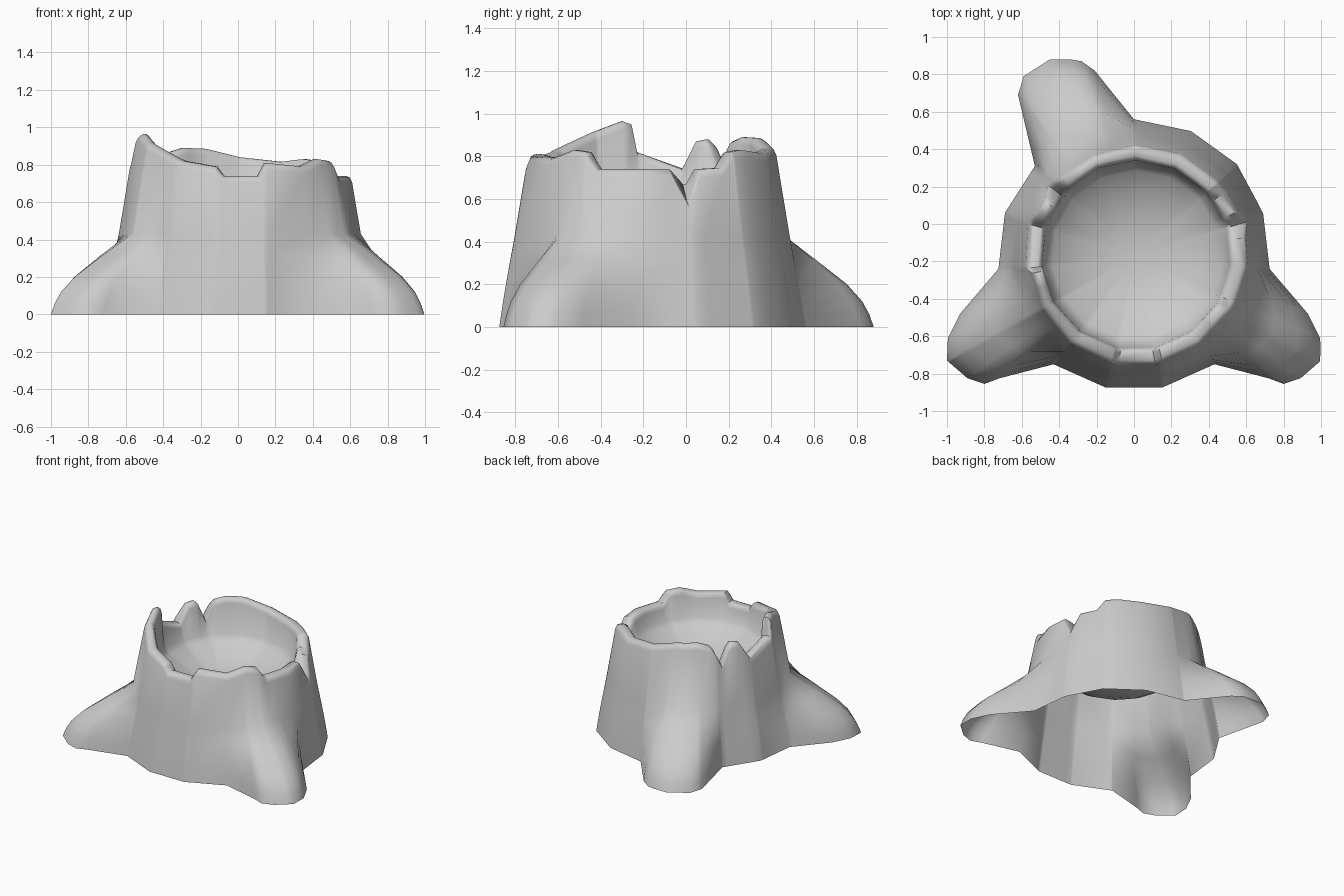
import bpy, bmesh, math

if "Cube" in bpy.data.objects:
    bpy.data.objects.remove(bpy.data.objects["Cube"])

CX, CY = 0.01, -0.165         # trunk axis
SIDES = 15

# Footprint: front half mirrored left to right, then the back with its single root
half = [(.15, -.875), (.43, -.75), (.72, -.825), (.80, -.855), (.89, -.825), (1, -.73),
        (.995, -.61), (.93, -.48), (.725, -.24), (.69, .06)]
back = [(.55, .32), (.30, .50), (0, .56), (-.21, .82), (-.28, .87), (-.34, .88),
        (-.45, .88), (-.59, .79), (-.62, .69), (-.53, .31)]
outline = half + back + [(-x, y) for x, y in reversed(half)]
outline = [(x - CX, y - CY) for x, y in outline]


def ang(p):
    return math.degrees(math.atan2(p[1], p[0])) % 360


outline.sort(key=ang)

# Broken rim: (angle, height)
rim = [(9, .74), (16.5, .59), (23, .74), (35, .745), (41, .82), (50, .83), (66, .815),
       (90, .84), (110, .885), (125, .89), (133, .87), (136, .84), (141.5, .73),
       (147, .85), (150, .88), (156, .87), (164, .74), (187, .82), (190, .95),
       (195, .965), (211, .91), (237, .82), (257, .79), (261, .74), (280, .74),
       (284, .81), (306, .79), (319, .83), (328, .82), (334, .74)]


def rim_height(a):
    pts = [(rim[-1][0] - 360, rim[-1][1])] + rim + [(rim[0][0] + 360, rim[0][1])]
    for (a0, z0), (a1, z1) in zip(pts, pts[1:]):
        if a0 <= a <= a1:
            return z0 + (z1 - z0) * (a - a0) / (a1 - a0)


def cross(p, q):
    return p[0] * q[1] - p[1] * q[0]


def foot_radius(a):
    u = (math.cos(math.radians(a)), math.sin(math.radians(a)))
    for i, q in enumerate(outline):
        p = outline[i - 1]
        if (a - ang(p)) % 360 <= (ang(q) - ang(p)) % 360:
            d = (q[0] - p[0], q[1] - p[1])
            t = -cross(p, u) / cross(d, u)
            return math.hypot(p[0] + t * d[0], p[1] + t * d[1])


def facet(a):
    # radius factor that keeps columns between corners near the flat sides
    step = 360 / SIDES
    from_corner = abs((a - 90 + step / 2) % step - step / 2)
    from_middle = step / 2 - from_corner
    return (math.cos(math.pi / SIDES) / math.cos(math.radians(from_middle))) ** .8


# Columns wherever the sides, roots or jags have a corner
columns = []
for a in sorted([(90 + 360 / SIDES * k) % 360 for k in range(SIDES)]
                + [a for a, z in rim] + [ang(p) for p in outline]):
    if not columns or a - columns[-1] > .6:
        columns.append(a)


def column_profile(a):
    f, top, foot = facet(a), rim_height(a), foot_radius(a)
    prof = [(foot, 0)]
    excess = foot - .71 * f
    for z, k in ((.06, .965), (.12, .90), (.2, .74), (.31, .41), (.43, .02)):
        prof.append((f * (.71 - .06 * z / .43) + excess * k, z))
    # rounded lip
    ro = .65 - .15 * (top - .43)
    inner = max(top, .67)
    prof += [(f * ro, top - .035), (f * (ro - .012), top - .009), (f * (ro - .03), top),
             (f * .53, inner), (f * .515, inner - .009), (f * .505, inner - .035)]
    # hollow
    prof += [(f * .485, .62), (f * .45, .585), (f * .35, .525), (f * .24, .48), (f * .12, .455)]
    return prof


# Stump shell, open underneath
bm = bmesh.new()
grid = []
for a in columns:
    c, s = math.cos(math.radians(a)), math.sin(math.radians(a))
    grid.append([bm.verts.new((CX + r * c, CY + r * s, z)) for r, z in column_profile(a)])
centre = bm.verts.new((CX, CY, .45))
for j, col in enumerate(grid):
    nxt = grid[(j + 1) % len(grid)]
    for i in range(len(col) - 1):
        bm.faces.new((col[i], nxt[i], nxt[i + 1], col[i + 1]))
    bm.faces.new((col[-1], nxt[-1], centre))

mesh = bpy.data.meshes.new("hollow_stump")
bm.to_mesh(mesh)
bm.free()
stump = bpy.data.objects.new("hollow_stump", mesh)
bpy.context.collection.objects.link(stump)
bpy.context.view_layer.objects.active = stump
stump.select_set(True)
bpy.ops.object.shade_smooth_by_angle(angle=math.radians(50))
